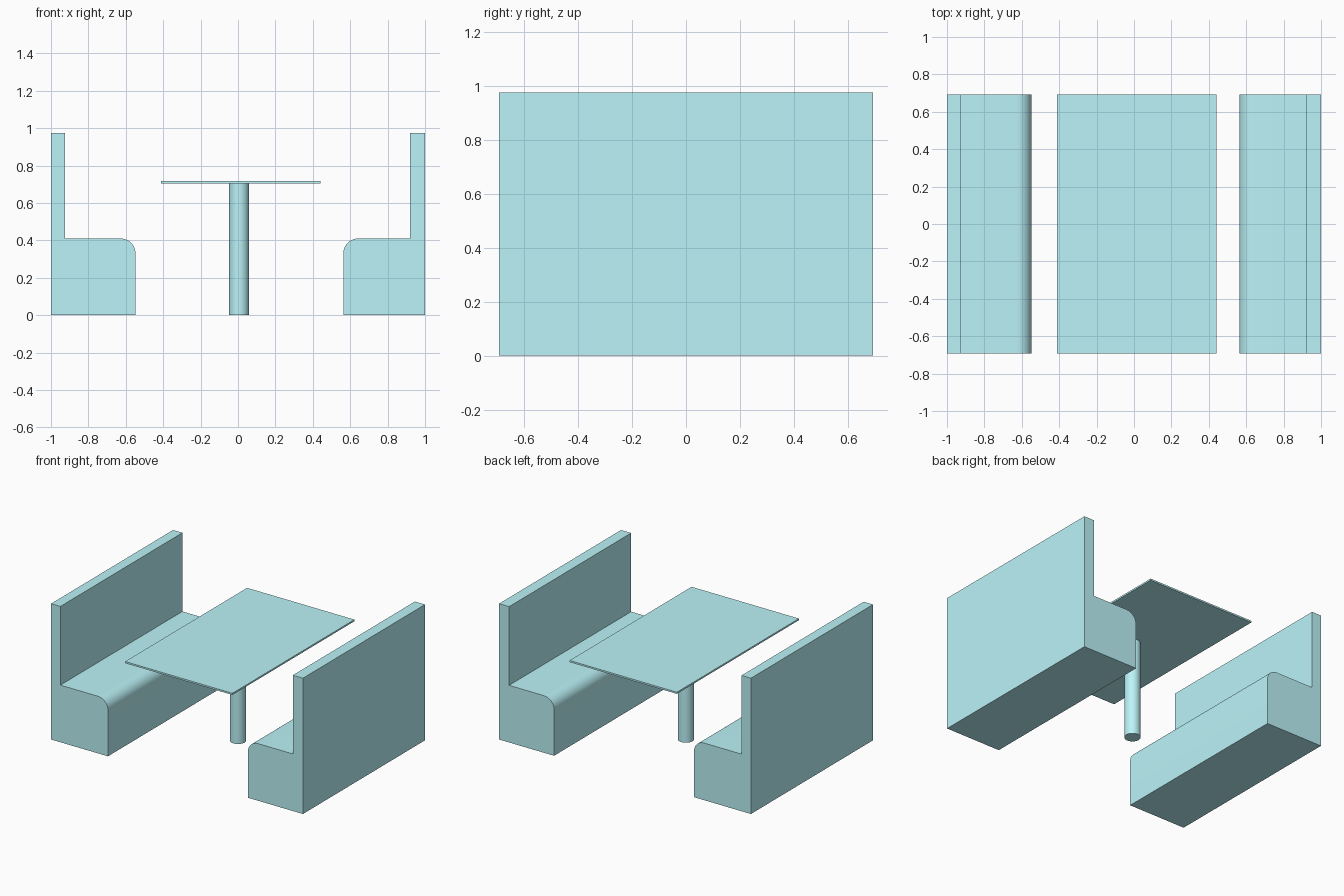
import bpy, bmesh, math

if "Cube" in bpy.data.objects:
    bpy.data.objects.remove(bpy.data.objects["Cube"])

HALF_Y = 0.692

# Turquoise finish shared by all parts
teal = bpy.data.materials.new("turquoise")
teal.diffuse_color = (0.50, 0.90, 0.94, 1)
teal.use_nodes = True
teal.node_tree.nodes["Principled BSDF"].inputs["Base Color"].default_value = teal.diffuse_color


def finish(obj):
    obj.data.materials.append(teal)
    bpy.ops.object.select_all(action='DESELECT')
    bpy.context.view_layer.objects.active = obj
    obj.select_set(True)
    bpy.ops.object.shade_smooth_by_angle(angle=math.radians(30))


def bench(name, outer, back, front, seat_z=0.41, top_z=0.975, radius=0.08, steps=10):
    """L-shaped side profile with a rounded seat edge, extruded along y."""
    s = 1 if front > outer else -1
    cx, cz = front - s * radius, seat_z - radius
    profile = [(outer, 0), (front, 0)]
    for i in range(steps + 1):
        a = math.pi / 2 * i / steps
        profile.append((cx + s * radius * math.cos(a), cz + radius * math.sin(a)))
    profile += [(back, seat_z), (back, top_z), (outer, top_z)]

    bm = bmesh.new()
    face = bm.faces.new([bm.verts.new((x, -HALF_Y, z)) for x, z in profile])
    ext = bmesh.ops.extrude_face_region(bm, geom=[face])
    verts = [g for g in ext["geom"] if isinstance(g, bmesh.types.BMVert)]
    bmesh.ops.translate(bm, verts=verts, vec=(0, 2 * HALF_Y, 0))
    bmesh.ops.recalc_face_normals(bm, faces=bm.faces)
    mesh = bpy.data.meshes.new(name)
    bm.to_mesh(mesh)
    bm.free()
    obj = bpy.data.objects.new(name, mesh)
    bpy.context.collection.objects.link(obj)
    finish(obj)


# Facing benches
bench("left_bench", -1.0, -0.926, -0.548)
bench("right_bench", 1.0, 0.92, 0.563)

# Thin table top
x0, x1, z0, z1 = -0.412, 0.44, 0.705, 0.717
bpy.ops.mesh.primitive_cube_add(size=1, location=((x0 + x1) / 2, 0, (z0 + z1) / 2))
table_top = bpy.context.object
table_top.name = "table_top"
table_top.scale = (x1 - x0, 2 * HALF_Y, z1 - z0)
bpy.ops.object.transform_apply(location=False, rotation=False, scale=True)
finish(table_top)

# Round table post
bpy.ops.mesh.primitive_cylinder_add(vertices=48, radius=0.053, depth=z0,
                                    location=(0.006, -0.008, z0 / 2))
post = bpy.context.object
post.name = "table_post"
finish(post)
